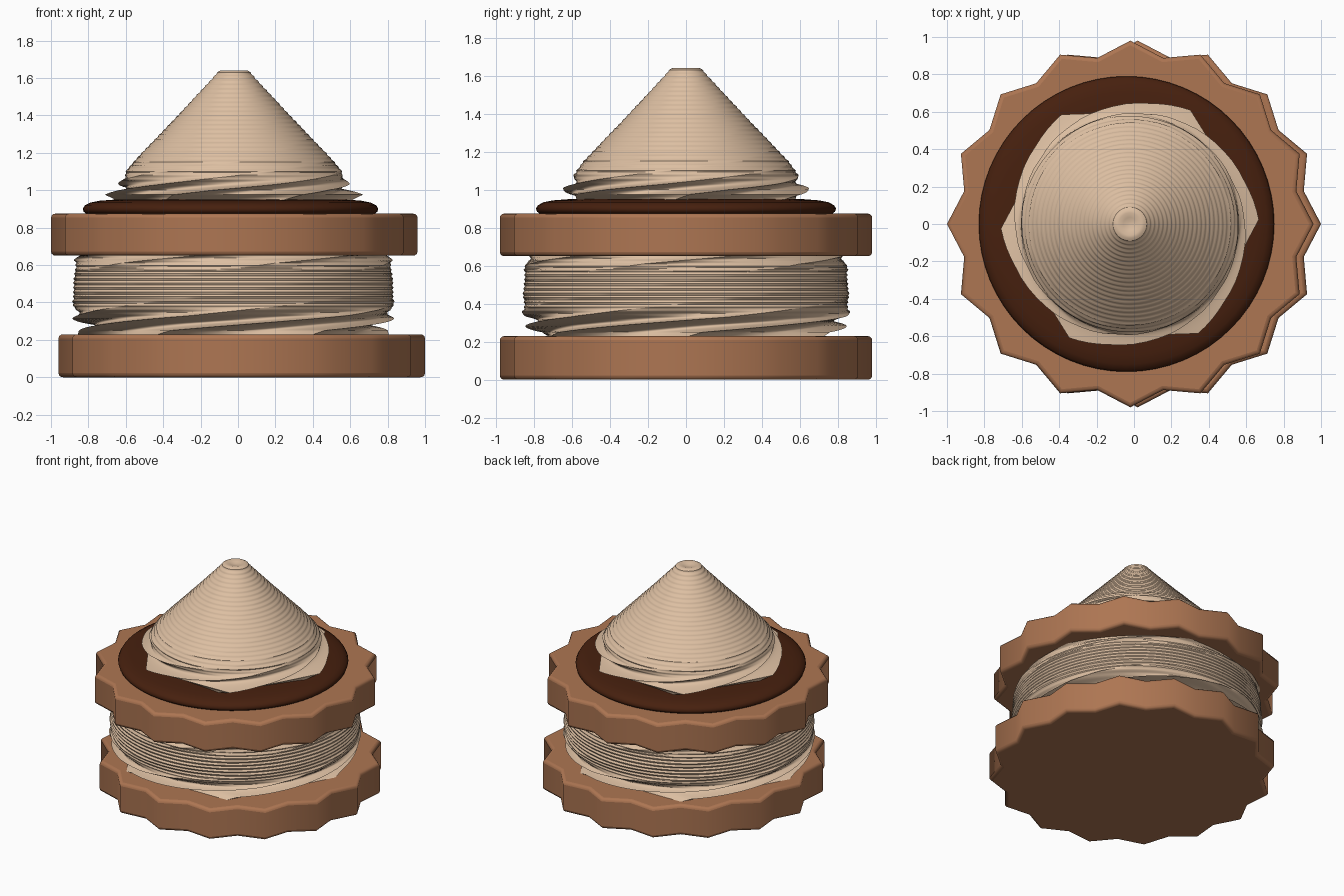
import bpy, bmesh, math

if "Cube" in bpy.data.objects:
    bpy.data.objects.remove(bpy.data.objects["Cube"])


def material(name, rgb):
    m = bpy.data.materials.new(name)
    m.diffuse_color = (*rgb, 1)
    m.use_nodes = True
    m.node_tree.nodes["Principled BSDF"].inputs["Base Color"].default_value = m.diffuse_color
    return m


BISCUIT = material("baked biscuit", (0.42, 0.18, 0.085))
CREAM = material("pale cream", (0.72, 0.52, 0.36))
CHOCOLATE = material("dark chocolate", (0.062, 0.0145, 0.0045))


def loft(name, rings, mat, angle):
    """Skin a stack of closed point rings and cap both ends."""
    bm = bmesh.new()
    vs = [[bm.verts.new(p) for p in ring] for ring in rings]
    n = len(vs[0])
    for a, b in zip(vs, vs[1:]):
        for i in range(n):
            j = (i + 1) % n
            bm.faces.new((a[i], a[j], b[j], b[i]))
    bm.faces.new(vs[0][::-1])
    bm.faces.new(vs[-1])
    me = bpy.data.meshes.new(name)
    bm.to_mesh(me)
    bm.free()
    me.materials.append(mat)
    ob = bpy.data.objects.new(name, me)
    bpy.context.collection.objects.link(ob)
    bpy.ops.object.select_all(action='DESELECT')
    ob.select_set(True)
    bpy.context.view_layer.objects.active = ob
    bpy.ops.object.shade_smooth_by_angle(angle=math.radians(angle))
    return ob


def biscuit(name, cx, z0, z1):
    """Sixteen-pointed biscuit with softened rims."""
    def ring(z):
        return [((0.98 if i % 2 == 0 else 0.905) * math.cos(i * math.pi / 16) + cx,
                 (0.98 if i % 2 == 0 else 0.905) * math.sin(i * math.pi / 16), z)
                for i in range(32)]
    ob = loft(name, [ring(z0), ring(z1)], BISCUIT, 60)
    bev = ob.modifiers.new("rim", 'BEVEL')
    bev.width = 0.022
    bev.segments = 3
    bev.limit_method = 'ANGLE'
    bev.angle_limit = math.radians(62)


def swirl(name, cx, keys, ridge, tail=()):
    """Piped cream: keys are (z, corner radius, hexagon amount, twist in degrees)."""
    n = 96
    rings = []
    for k0, k1 in zip(keys, keys[1:]):
        steps = max(1, round((k1[0] - k0[0]) / 0.006))
        for s in range(steps + (k1 is keys[-1])):
            t = s / steps
            z, r, hexa, tw = (a + (b - a) * t for a, b in zip(k0, k1))
            r += ridge * (1 - hexa) * math.cos(2 * math.pi * z / 0.024)
            ring = []
            for i in range(n):
                a = 2 * math.pi * i / n
                side = math.cos(math.pi / 6) / math.cos(a % (math.pi / 3) - math.pi / 6)
                rad = r * (1 - hexa + hexa * side)
                b = a + math.radians(tw)
                ring.append((cx + rad * math.cos(b), rad * math.sin(b), z))
            rings.append(ring)
    # optional dimple at the tip
    for r, z in tail:
        rings.append([(cx + r * math.cos(2 * math.pi * i / n + math.radians(keys[-1][3])),
                       r * math.sin(2 * math.pi * i / n + math.radians(keys[-1][3])), z)
                      for i in range(n)])
    return loft(name, rings, CREAM, 40)


# Biscuits
biscuit("lower_biscuit", 0.02, 0.0, 0.23)
biscuit("upper_biscuit", -0.02, 0.65, 0.875)

# Cream filling between the biscuits
swirl("cream_filling", -0.025, [
    (0.225, 0.83, 1.0, 0), (0.25, 0.83, 1.0, 6), (0.29, 0.85, 0.9, 40),
    (0.33, 0.865, 0.5, 75), (0.37, 0.862, 0.12, 100), (0.45, 0.858, 0.03, 150),
    (0.56, 0.85, 0.03, 200), (0.61, 0.855, 0.15, 225), (0.655, 0.845, 0.35, 260)], 0.004)

# Chocolate disc
profile = [(0.765, 0.87), (0.785, 0.885), (0.79, 0.90), (0.78, 0.918),
           (0.75, 0.934), (0.70, 0.944), (0.62, 0.95), (0.3, 0.953)]
loft("chocolate_disc",
     [[(-0.04 + r * math.cos(math.pi * i / 32), r * math.sin(math.pi * i / 32), z)
       for i in range(64)] for r, z in profile], CHOCOLATE, 50)

# Cream peak on top
swirl("cream_peak", -0.022, [
    (0.945, 0.63, 1.0, -6), (0.96, 0.655, 1.0, -2), (0.976, 0.69, 1.0, 2),
    (1.0, 0.655, 0.9, 20), (1.03, 0.625, 0.6, 50), (1.065, 0.598, 0.2, 80),
    (1.10, 0.58, 0.05, 110), (1.15, 0.54, 0.03, 150), (1.20, 0.492, 0.02, 180),
    (1.40, 0.30, 0.02, 260), (1.60, 0.113, 0.02, 340), (1.63, 0.088, 0.02, 350)],
    0.003, [(0.075, 1.639), (0.06, 1.641), (0.035, 1.634), (0.012, 1.628)])
